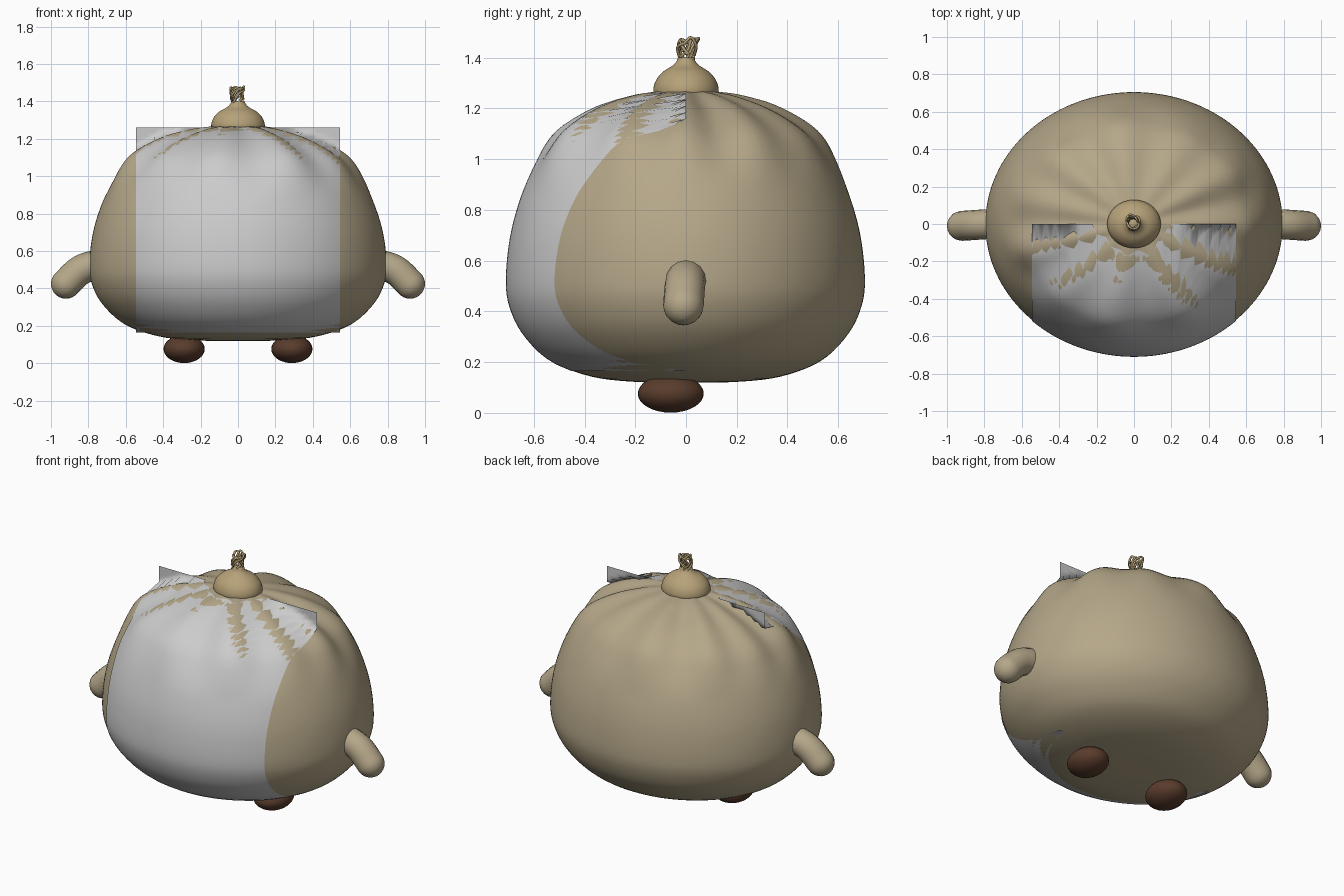
import bpy, bmesh, math, random
from mathutils import Vector
from mathutils.bvhtree import BVHTree

if "Cube" in bpy.data.objects:
    bpy.data.objects.remove(bpy.data.objects["Cube"])

random.seed(4)


def material(name, rgb):
    m = bpy.data.materials.new(name)
    m.diffuse_color = (*rgb, 1)
    m.use_nodes = True
    m.node_tree.nodes["Principled BSDF"].inputs["Base Color"].default_value = m.diffuse_color
    return m


cloth = material("cloth", (0.46, 0.385, 0.25))
knot_cloth = material("knot_cloth", (0.47, 0.36, 0.19))
leather = material("leather", (0.10, 0.045, 0.025))


def add_object(name, bm, mat=None):
    me = bpy.data.meshes.new(name)
    bm.to_mesh(me)
    for p in me.polygons:
        p.use_smooth = True
    ob = bpy.data.objects.new(name, me)
    bpy.context.collection.objects.link(ob)
    if mat:
        me.materials.append(mat)
    return ob


def spline(pts, steps):
    """Catmull-Rom samples through the points."""
    v = [Vector(p) for p in pts]
    v = [2 * v[0] - v[1]] + v + [2 * v[-1] - v[-2]]
    out = []
    for i in range(1, len(v) - 2):
        a, b, c, d = v[i - 1:i + 3]
        for s in range(steps):
            t = s / steps
            out.append(0.5 * (2 * b + (c - a) * t + (2 * a - 5 * b + 4 * c - d) * t * t
                              + (3 * b - a - 3 * c + d) * t ** 3))
    return out + [v[-2]]


def lathe(profile, sides, shape):
    """Rings of points shape(radius, z, angle), closed at both ends."""
    bm = bmesh.new()
    rings = [[bm.verts.new(shape(r, z, 2 * math.pi * i / sides)) for i in range(sides)]
             for r, z in profile]
    for a, b in zip(rings, rings[1:]):
        for i in range(sides):
            j = (i + 1) % sides
            bm.faces.new((a[i], a[j], b[j], b[i]))
    bm.faces.new(rings[0][::-1])
    bm.faces.new(rings[-1])
    return bm


def tube(name, path, radii, mat, sides=16):
    """Round tube along a path with a radius at every point."""
    cu = bpy.data.curves.new(name, 'CURVE')
    cu.dimensions = '3D'
    cu.bevel_depth = 1
    cu.bevel_resolution = sides // 4
    cu.use_fill_caps = True
    sp = cu.splines.new('POLY')
    sp.points.add(len(path) - 1)
    for p, co, r in zip(sp.points, path, radii):
        p.co = (*co, 1)
        p.radius = r
    sp.use_smooth = True
    cu.materials.append(mat)
    ob = bpy.data.objects.new(name, cu)
    bpy.context.collection.objects.link(ob)
    return ob


# Sack body: oval lathe with gathers fading in towards the top
def sack(r, z, a):
    t = max(0, min(1, (z - 0.85) / 0.3))
    fade = t * t * (3 - 2 * t) * min(1, max(0, (r - 0.10) / 0.25))
    fold = 0.6 * math.cos(11 * a + 0.7 * math.sin(2 * a)) + 0.4 * math.cos(7 * a + 1.3)
    r *= 1 + 0.035 * fade * fold
    z += 0.012 * fade * fold
    return (r * math.cos(a), 0.887 * r * math.sin(a), z)


body_profile = spline([(0.02, 0.12), (0.22, 0.122), (0.42, 0.143), (0.60, 0.205), (0.72, 0.31),
                       (0.78, 0.42), (0.795, 0.53), (0.775, 0.70), (0.725, 0.86), (0.655, 1.0),
                       (0.57, 1.105), (0.42, 1.19), (0.25, 1.245), (0.14, 1.265)], 5)
body_bm = lathe(body_profile, 144, sack)
add_object("sack_body", body_bm, cloth)

# Front panel: flat sheet projected onto the front; corners that miss stay flat
tree = BVHTree.FromBMesh(body_bm)
panel = bmesh.new()
N = 44
grid = []
for j in range(N + 1):
    row = []
    for i in range(N + 1):
        x, z = -0.545 + 1.09 * i / N, 0.165 + 1.095 * j / N
        hit = tree.ray_cast(Vector((x, -2, z)), Vector((0, 1, 0)))[0]
        y = hit.y - 0.005 if hit and hit.y < 0 else 0
        row.append(panel.verts.new((x, y, z)))
    grid.append(row)
for a, b in zip(grid, grid[1:]):
    for i in range(N):
        panel.faces.new((a[i], a[i + 1], b[i + 1], b[i]))
add_object("front_panel", panel)

# Gathered knob and narrow neck above the sack
knob_profile = spline([(0.12, 1.225), (0.143, 1.265), (0.132, 1.31), (0.10, 1.345), (0.06, 1.368),
                       (0.042, 1.385), (0.036, 1.40)], 5)
add_object("top_knob", lathe(knob_profile, 48, lambda r, z, a: (
    r * math.cos(a), 0.9 * r * math.sin(a), z)), knot_cloth)

# Tangled cord tuft on the tip
for k in range(7):
    a = 2 * math.pi * k / 7
    pts = [(0.025 * math.cos(a), 0.025 * math.sin(a), 1.375)]
    for z in (1.405, 1.435, 1.465, 1.475, 1.445, 1.415):
        a += random.uniform(0.4, 1.1)
        r = random.uniform(0.025, 0.042)
        pts.append((r * math.cos(a) - 0.1 * (z - 1.375), r * math.sin(a) + 0.1 * (z - 1.375),
                    z + random.uniform(-0.008, 0.008)))
    path = spline(pts, 5)
    tube("cord_strand", path, [0.006] * len(path), knot_cloth, 8)

for s, side in ((1, "right"), (-1, "left")):
    # Stubby bent arm with a rounded tip
    path = spline([(s * 0.66, 0.0, 0.53), (s * 0.76, 0.0, 0.525), (s * 0.845, -0.005, 0.495),
                   (s * 0.92, -0.01, 0.425)], 5)
    d = (path[-1] - path[-2]).normalized()
    R = 0.08
    base = path[-1]
    radii = [R] * len(path)
    for i in range(1, 9):
        t = math.pi / 2 * i / 8
        path.append(base + d * R * math.sin(t))
        radii.append(max(0.002, R * math.cos(t)))
    tube(side + "_arm", path, radii, cloth, 24)

    # Oval foot
    foot = bmesh.new()
    bmesh.ops.create_uvsphere(foot, u_segments=32, v_segments=16, radius=1)
    bmesh.ops.scale(foot, vec=(0.11, 0.13, 0.075), verts=foot.verts)
    bmesh.ops.translate(foot, vec=(s * 0.288, -0.06, 0.076), verts=foot.verts)
    add_object(side + "_foot", foot, leather)
